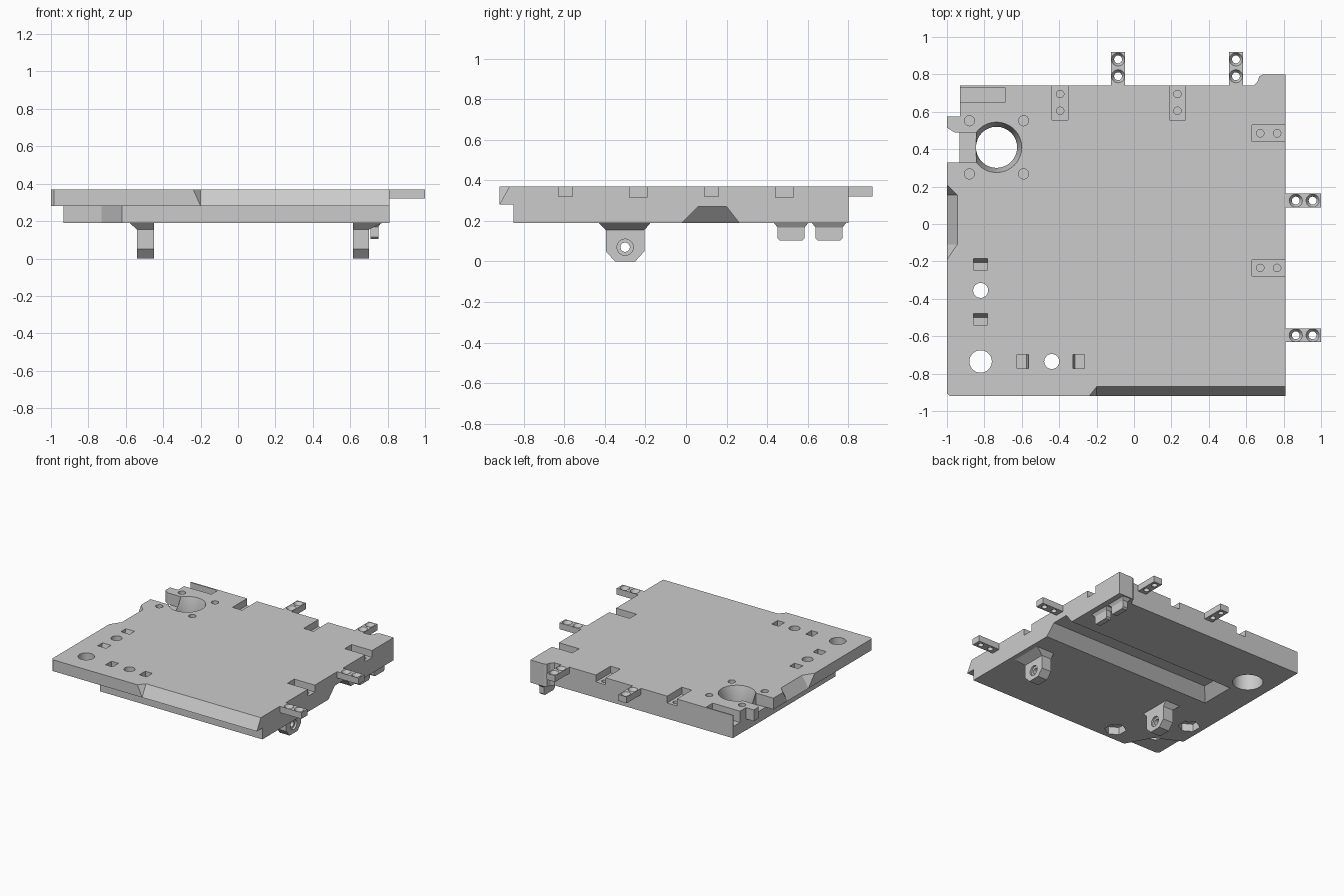
import bpy, bmesh, math
from mathutils import Matrix, Vector

if "Cube" in bpy.data.objects:
    bpy.data.objects.remove(bpy.data.objects["Cube"], do_unlink=True)

TOP, MID, LOW = 0.37, 0.28, 0.19
OVER = TOP + 0.03

grey = bpy.data.materials.new("light grey")
grey.use_nodes = True
grey.diffuse_color = (0.6, 0.6, 0.6, 1)
grey.node_tree.nodes["Principled BSDF"].inputs["Base Color"].default_value = (0.6, 0.6, 0.6, 1)


def finish(name, bm):
    bmesh.ops.recalc_face_normals(bm, faces=bm.faces)
    mesh = bpy.data.meshes.new(name)
    bm.to_mesh(mesh)
    bm.free()
    mesh.materials.append(grey)
    ob = bpy.data.objects.new(name, mesh)
    bpy.context.scene.collection.objects.link(ob)
    return ob


def loft(name, first, second):
    """Solid between two matching rings of 3D points."""
    bm = bmesh.new()
    a = [bm.verts.new(p) for p in first]
    b = [bm.verts.new(p) for p in second]
    bm.faces.new(a)
    bm.faces.new(b)
    for i in range(len(a)):
        j = (i + 1) % len(a)
        bm.faces.new((a[i], a[j], b[j], b[i]))
    return finish(name, bm)


def prism(name, pts, lo, hi, axis="z"):
    if axis == "z":
        return loft(name, [(p, q, lo) for p, q in pts], [(p, q, hi) for p, q in pts])
    return loft(name, [(lo, p, q) for p, q in pts], [(hi, p, q) for p, q in pts])


def rect(x0, x1, y0, y1):
    return [(x0, y0), (x1, y0), (x1, y1), (x0, y1)]


def taper(name, low, z0, high, z1):
    return loft(name, [(x, y, z0) for x, y in rect(*low)], [(x, y, z1) for x, y in rect(*high)])


def cone(name, at, r0, r1, lo, hi, axis="z", sides=32):
    """Round or many-sided cutter from lo to hi along an axis."""
    bm = bmesh.new()
    bmesh.ops.create_cone(bm, cap_ends=True, segments=sides, radius1=r0, radius2=r1, depth=hi - lo)
    mid = (lo + hi) / 2
    if axis == "x":
        bmesh.ops.rotate(bm, verts=bm.verts, matrix=Matrix.Rotation(math.pi / 2, 3, "Y"))
        offset = Vector((mid, *at))
    else:
        offset = Vector((*at, mid))
    bmesh.ops.translate(bm, verts=bm.verts, vec=offset)
    return finish(name, bm)


def boolean(target, other, operation="DIFFERENCE"):
    mod = target.modifiers.new("cut", "BOOLEAN")
    mod.operation, mod.solver, mod.object = operation, "EXACT", other
    bpy.ops.object.select_all(action="DESELECT")
    bpy.context.view_layer.objects.active = target
    target.select_set(True)
    bpy.ops.object.modifier_apply(modifier=mod.name)
    bpy.data.objects.remove(other, do_unlink=True)


def edge_bevel(axis, edge, inset, lo, hi, skew_lo, skew_hi):
    """Wedge that bevels a front or right edge, with slanted ends."""
    def ring(end, skew):
        out = []
        for outer, z in ((0, OVER), (0, MID - 0.01), (1, MID - 0.01), (1, OVER)):
            u = 1.1 if outer else edge - inset * (z - MID) / (TOP - MID)
            t = (z - MID) / (TOP - MID) + (u - edge) / inset
            e = end + skew * t
            out.append((e, -u, z) if axis == "x" else (-u, e, z))
        return out
    return loft("bevel_cutter", ring(lo, skew_lo), ring(hi, skew_hi))


# Main plate: one outline, then the overhang is cut out underneath
outline = [(-0.985, -0.92), (0.81, -0.92), (0.81, 0.80), (0.69, 0.80), (0.67, 0.79),
           (0.66, 0.76), (0.64, 0.74), (-0.93, 0.74), (-0.93, 0.575), (-1, 0.575), (-1, -0.905)]
plate = prism("base_plate", outline, LOW, TOP)
undercut = [(1, -1.1), (1, -0.85), (-0.62, -0.85), (-0.73, -0.65), (-0.932, -0.55),
            (-0.932, 0.6), (-1.1, 0.6), (-1.1, -1.1)]
boolean(plate, prism("undercut", undercut, 0.1, MID))

# Bevelled edges
boolean(plate, edge_bevel("x", 0.92, 0.05, -0.2, 0.9, -0.04, 0))
boolean(plate, edge_bevel("y", 1.0, 0.055, -0.11, 0.155, -0.08, 0.055))

# Large tapered opening with side slot and four screw holes
hub = (-0.735, 0.41)
boolean(plate, cone("opening", hub, 0.11, 0.11, 0.1, OVER))
boolean(plate, cone("opening_taper", hub, 0.11, 0.1433, MID, OVER))
boolean(plate, prism("side_slot", [(-1.1, 0.33), (-0.845, 0.33), (-0.845, 0.49), (-0.96, 0.49),
                                   (-1, 0.515), (-1.1, 0.515)], MID, OVER))
for sx in (-0.145, 0.145):
    for sy in (-0.142, 0.142):
        spot = (hub[0] + sx, hub[1] + sy)
        boolean(plate, cone("screw_hole", spot, 0.027, 0.027, 0.27, OVER))

# Corner recess at the back
boolean(plate, prism("corner_recess", rect(-1.1, -0.69, 0.65, 0.73), MID, OVER))

# Connector sockets and matching tabs: right-hand edge, then back edge
for y in (-0.235, 0.485):
    boolean(plate, prism("socket", rect(0.63, 0.9, y - 0.043, y + 0.043), 0.315, OVER))
    for x in (0.675, 0.765):
        boolean(plate, cone("socket_hole", (x, y), 0.02, 0.02, 0.25, OVER))
for x in (-0.395, 0.232):
    boolean(plate, prism("socket", rect(x - 0.043, x + 0.043, 0.555, 0.85), 0.315, OVER))
    for y in (0.605, 0.695):
        boolean(plate, cone("socket_hole", (x, y), 0.02, 0.02, 0.25, OVER))


def tab(name, area, holes):
    ob = prism(name, rect(*area), 0.32, TOP)
    for at in holes:
        boolean(ob, cone("tab_hole", at, 0.021, 0.021, 0.3, OVER))
        boolean(ob, cone("tab_countersink", at, 0.021, 0.052, 0.345, OVER))
    return ob


parts = [plate]
for n, y in enumerate((-0.595, 0.125)):
    parts.append(tab(f"side_tab_{n + 1}", (0.81, 1.0, y - 0.037, y + 0.037), [(0.865, y), (0.955, y)]))
for n, x in enumerate((-0.085, 0.545)):
    parts.append(tab(f"back_tab_{n + 1}", (x - 0.037, x + 0.037, 0.74, 0.92), [(x, 0.79), (x, 0.88)]))

# Corner hole, and two bolt holes with hexagonal nut pockets below
boolean(plate, cone("corner_hole", (-0.82, -0.735), 0.06, 0.06, 0.1, OVER))
for at in ((-0.82, -0.355), (-0.44, -0.735)):
    boolean(plate, cone("bolt_hole", at, 0.04, 0.04, 0.1, OVER))
    boolean(plate, cone("nut_pocket", at, 0.08, 0.08, 0.1, 0.25, sides=6))

# Small key slots, each with one sloping wall
for y in (-0.215, -0.508):
    boolean(plate, taper("key_slot", (-0.857, -0.782, y - 0.031, y + 0.008), 0.29,
                         (-0.857, -0.782, y - 0.031, y + 0.038), OVER))
for x, side in ((-0.592, 1), (-0.298, -1)):
    x0, x1 = x - 0.033, x + 0.033
    slope = 0.015
    low = (x0, x1 - slope) if side > 0 else (x0 + slope, x1)
    boolean(plate, taper("key_slot", (*low, -0.772, -0.698), 0.29, (x0, x1, -0.772, -0.698), OVER))

# Trapezoid channel along the underside, with a sloped inner end
ring = [(-0.03, 0.18), (0.06, 0.27), (0.20, 0.27), (0.27, 0.18)]
boolean(plate, loft("channel", [(0.9, y, z) for y, z in ring],
                    [(-0.70 + (z - 0.18) * 0.9, y, z) for y, z in ring]))

# Pivot feet with a flared root and a bored eye
foot_profile = [(-0.395, LOW), (-0.395, 0.05), (-0.35, 0), (-0.25, 0), (-0.205, 0.05), (-0.205, LOW)]
for name, x0, x1, flare0, flare1 in (("left_foot", 0.615, 0.70, 0, 0.07),
                                     ("right_foot", -0.54, -0.45, 0.04, 0)):
    foot = prism(name, foot_profile, x0, x1, "x")
    boolean(foot, cone("eye", (-0.30, 0.07), 0.023, 0.023, x0 - 0.1, x1 + 0.1, "x"))
    boolean(foot, cone("eye_recess", (-0.30, 0.07), 0.04, 0.04, x1 - 0.015, x1 + 0.1, "x"))
    parts.append(foot)
    parts.append(taper(name + "_root", (x0, x1, -0.395, -0.205), 0.155,
                       (x0 - flare0, x1 + flare1, -0.43, -0.175), LOW))

# Two clips under the back corner
for n, y in enumerate((0.518, 0.705)):
    w = 0.067
    profile = [(y - w, LOW), (y - w, 0.115), (y - w + 0.012, 0.103),
               (y + w - 0.012, 0.103), (y + w, 0.115), (y + w, LOW)]
    parts.append(prism(f"clip_{n + 1}", profile, 0.708, 0.75, "x"))
    parts.append(taper(f"clip_root_{n + 1}", (0.708, 0.75, y - w, y + w), 0.168,
                       (0.695, 0.765, y - w - 0.018, y + w + 0.018), LOW))

# Smooth round walls, keep edges crisp
bpy.ops.object.select_all(action="DESELECT")
for ob in parts:
    ob.select_set(True)
bpy.context.view_layer.objects.active = plate
bpy.ops.object.shade_smooth_by_angle(angle=math.radians(25))
